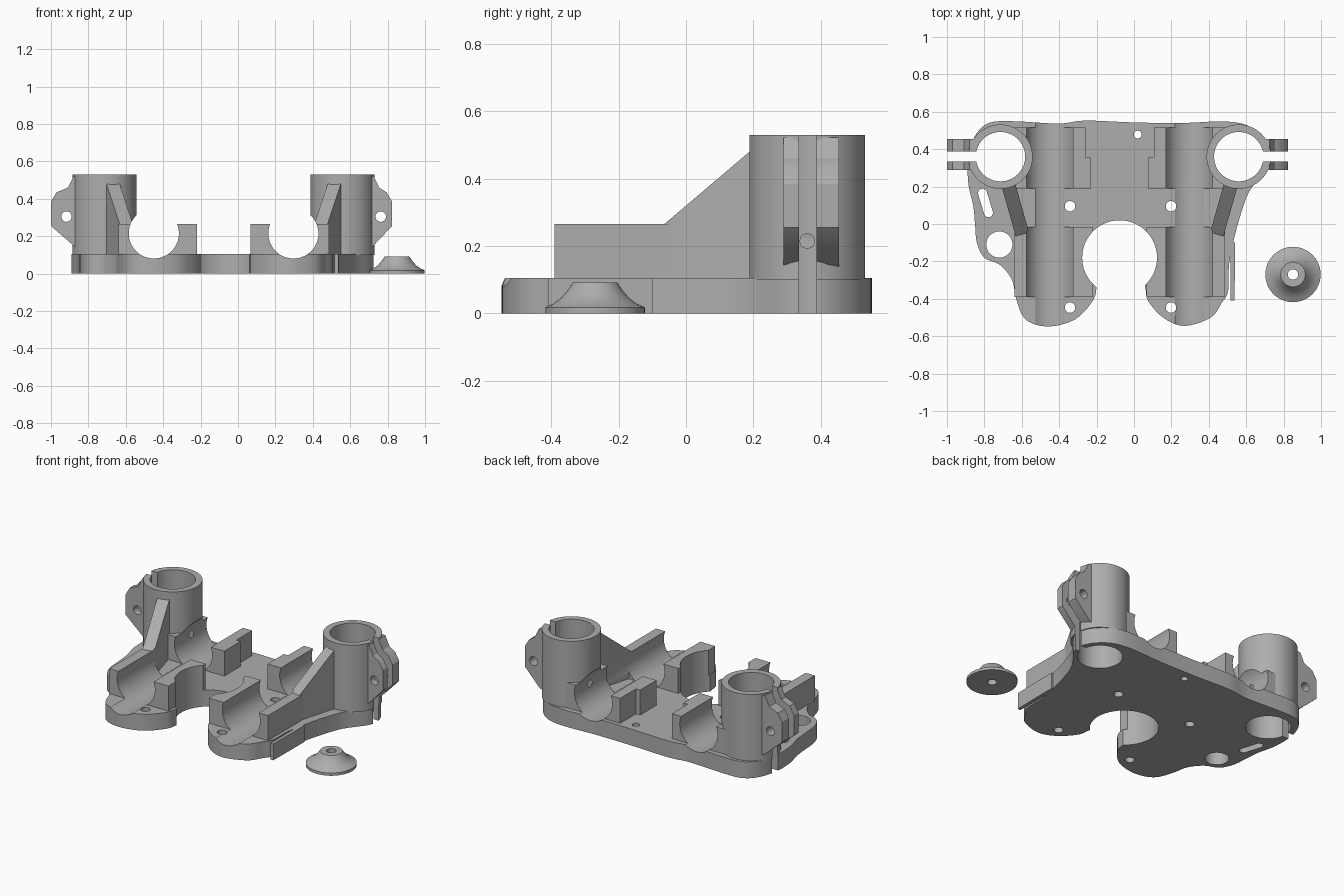
import bpy, bmesh, math
from mathutils import Vector

if "Cube" in bpy.data.objects:
    bpy.data.objects.remove(bpy.data.objects["Cube"], do_unlink=True)

gray = bpy.data.materials.new("plain_gray")
gray.use_nodes = True
shade = (0.42, 0.42, 0.42, 1)
gray.diffuse_color = shade
gray.node_tree.nodes["Principled BSDF"].inputs["Base Color"].default_value = shade

MID = -0.077                      # plane the two halves mirror about
BASE, SADDLE_TOP, TOP = 0.105, 0.265, 0.53
TUBE_X, TUBE_Y, TUBE_R, TUBE_BORE = 0.637, 0.36, 0.172, 0.132
ROD_X, ROD_Z, ROD_R = 0.373, 0.215, 0.134
parts, cutters = [], []


def prism(name, points, low, high, place, group=parts):
    """Extrude a closed 2D outline from low to high; place maps (a, b, depth) to 3D."""
    bm = bmesh.new()
    ends = [[bm.verts.new(place(a, b, h)) for a, b in points] for h in (low, high)]
    bm.faces.new(ends[0])
    bm.faces.new(ends[1][::-1])
    for i in range(len(points)):
        j = (i + 1) % len(points)
        bm.faces.new((ends[0][i], ends[0][j], ends[1][j], ends[1][i]))
    bmesh.ops.recalc_face_normals(bm, faces=bm.faces)
    mesh = bpy.data.meshes.new(name)
    bm.to_mesh(mesh)
    bm.free()
    mesh.materials.append(gray)
    obj = bpy.data.objects.new(name, mesh)
    bpy.context.collection.objects.link(obj)
    obj.hide_render = group is cutters
    group.append(obj)
    return obj


def along_z(a, b, h):
    return (a, b, h)


def along_y(a, b, h):
    return (a, h, b)


def circle(x, y, r, n=64):
    return [(x + r * math.cos(math.tau * i / n), y + r * math.sin(math.tau * i / n))
            for i in range(n)]


def rect(x0, x1, y0, y1):
    return [(x0, y0), (x1, y0), (x1, y1), (x0, y1)]


def smooth_loop(points, steps=5):
    """Closed Catmull-Rom curve through the points."""
    p, out = [Vector(q) for q in points], []
    for i in range(len(p)):
        a, b, c, d = (p[(i + k) % len(p)] for k in (-1, 0, 1, 2))
        for s in range(steps):
            t = s / steps
            out.append(tuple(0.5 * (2 * b + (c - a) * t + (2 * a - 5 * b + 4 * c - d) * t ** 2
                                    + (3 * b - a - 3 * c + d) * t ** 3)))
    return out


def cut(obj, tools):
    bpy.context.view_layer.objects.active = obj
    for tool in tools:
        mod = obj.modifiers.new("cut", "BOOLEAN")
        mod.operation, mod.solver, mod.object = "DIFFERENCE", "EXACT", tool
        bpy.ops.object.modifier_apply(modifier=mod.name)


def hole(name, outline):
    return prism(name, outline, -0.1, 0.8, along_z, cutters)


# Base plate with its wavy outline
outline = [(-.74, .548), (-.61, .548), (-.4, .537), (-.26, .553), (0, .543), (.25, .54),
           (.49, .548), (.62, .52), (.71, .43), (.72, .32), (.62, .18), (.57, .05),
           (.53, -.1), (.508, -.22), (.503, -.36), (.47, -.42), (.41, -.5), (.27, -.545),
           (.155, -.5), (.075, -.41), (.06, -.34), (.03, -.25), (-.18, -.25), (-.2, -.34),
           (-.22, -.41), (-.315, -.51), (-.46, -.548), (-.58, -.51), (-.63, -.4),
           (-.652, -.3), (-.715, -.22), (-.8, -.18), (-.84, -.1), (-.85, 0), (-.86, .1),
           (-.885, .21), (-.888, .34), (-.86, .45), (-.81, .52)]
plate = prism("base_plate", smooth_loop(outline), 0, BASE, along_z)

# Thin spring tab beside the plate
prism("edge_tab", [(.517, -.41), (.537, -.41), (.54, -.22), (.54, -.1), (.51, -.1),
                   (.517, -.21)], 0, BASE, along_z)

# Large central opening and the plate's own holes
center_hole = hole("center_hole", circle(MID, -0.18, 0.2))
plate_cuts = [center_hole, hole("round_window", circle(-.72, -.11, .07))]
for x, y, r in ((-.342, .095, .028), (.198, .095, .028), (-.342, -.447, .028),
                (.198, -.447, .028), (.02, .478, .021)):
    plate_cuts.append(hole("screw_hole", circle(x, y, r, 24)))

# Slanted slot with rounded ends
low, high, r = Vector((-.778, .06)), Vector((-.81, .165)), 0.024
tilt = math.atan2(*(high - low).yx) - math.pi / 2
slot = []
for end, start in ((high, 0), (low, math.pi)):
    for i in range(13):
        a = tilt + start + math.pi * i / 12
        slot.append((end.x + r * math.cos(a), end.y + r * math.sin(a)))
plate_cuts.append(hole("slanted_slot", slot))

for side, word, reach in ((-1, "right", .286), (1, "left", .264)):
    def X(d):
        return MID + side * d

    # Cutters shared by this half
    tube_hole = hole("tube_hole", circle(X(TUBE_X), TUBE_Y, TUBE_BORE))
    rod = prism("rod_cutter", circle(X(ROD_X), ROD_Z, ROD_R), -1, 1, along_y, cutters)
    gap = hole("clamp_gap", rect(*sorted((X(TUBE_X + .08), X(TUBE_X + .4))), .335, .387))
    bolt = prism("bolt_cutter", circle(X(TUBE_X + .203), .305, .028, 24),
                 0, .8, along_y, cutters)
    plate_cuts += [tube_hole, rod, gap]

    # Upright clamp tube
    tube = prism(word + "_clamp_tube", circle(X(TUBE_X), TUBE_Y, TUBE_R),
                 BASE - .005, TOP, along_z)
    cut(tube, [tube_hole, rod, gap])

    # Split clamp ears with a bolt hole
    profile = [(.12, .13), (.16, .145), (reach, .255), (reach, .385), (reach - .03, .435),
               (.195, .46), (.165, .522), (.12, .522)]
    ears = prism(word + "_clamp_ears", [(X(TUBE_X + a), z) for a, z in profile],
                 .29, .455, along_y)
    cut(ears, [tube_hole, gap, bolt])

    # Front rod saddle
    front = prism(word + "_front_saddle", rect(X(.143), X(.563), -.39, -.015),
                  BASE - .005, SADDLE_TOP, along_z)
    cut(front, [rod, center_hole])

    # Rear rod saddle with a stepped inner face
    step = [(.153, .19), (.563, .19), (.563, .515), (.183, .515), (.183, .355), (.153, .355)]
    rear = prism(word + "_rear_saddle", [(X(a), y) for a, y in step],
                 BASE - .005, SADDLE_TOP, along_z)
    cut(rear, [rod, tube_hole])

    # Sloping rib between the tube and the front saddle
    along = Vector((TUBE_X - .51, TUBE_Y + .09)).normalized()

    def rib_place(s, z, w):
        return (X(.51 + along.x * s + along.y * w), -.09 + along.y * s - along.x * w, z)

    rib = prism(word + "_rib", [(0, BASE - .005), (0, .235), (.34, .513), (.34, BASE - .005)],
                -.037, .037, rib_place)
    cut(rib, [rod, tube_hole])

cut(plate, plate_cuts)

# Loose flared washer, turned from a profile
turned = [(.028, 0), (.148, 0), (.148, .018), (.125, .028), (.102, .045), (.086, .063),
          (.075, .078), (.066, .092), (.028, .092)]
bm = bmesh.new()
ring = [bm.verts.new((r, 0, z)) for r, z in turned]
edges = [bm.edges.new((ring[i], ring[(i + 1) % len(ring)])) for i in range(len(ring))]
bmesh.ops.spin(bm, geom=ring + edges, cent=(0, 0, 0), axis=(0, 0, 1),
               angle=math.tau, steps=48, use_merge=True)
bmesh.ops.remove_doubles(bm, verts=bm.verts, dist=0.0001)
bmesh.ops.recalc_face_normals(bm, faces=bm.faces)
mesh = bpy.data.meshes.new("flared_washer")
bm.to_mesh(mesh)
bm.free()
mesh.materials.append(gray)
washer = bpy.data.objects.new("flared_washer", mesh)
washer.location = (.85, -.27, 0)
bpy.context.collection.objects.link(washer)
parts.append(washer)

# Remove the cutters and shade curved walls smooth
for tool in cutters:
    bpy.data.objects.remove(tool, do_unlink=True)
bpy.ops.object.select_all(action="DESELECT")
for obj in parts:
    obj.select_set(True)
bpy.context.view_layer.objects.active = plate
bpy.ops.object.shade_smooth_by_angle(angle=math.radians(30))
